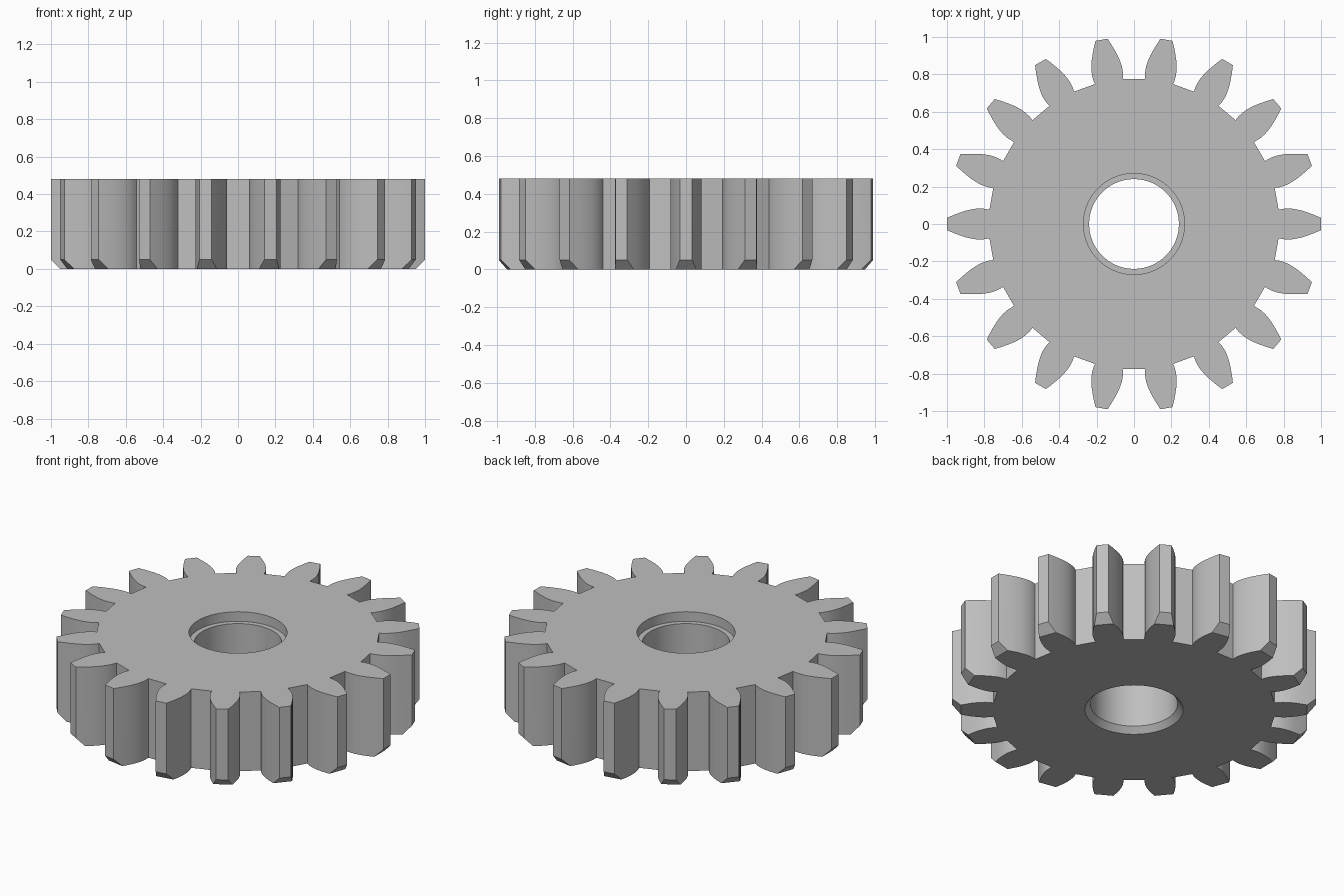
import bpy, bmesh, math
from mathutils import Vector, Matrix

if "Cube" in bpy.data.objects:
    bpy.data.objects.remove(bpy.data.objects["Cube"])

TEETH, HEIGHT, SEGMENTS = 18, 0.48, 72
# Half tooth: (distance along the tooth axis, half width), root to tip
FLANK = [(0.773, 0.076), (0.795, 0.081), (0.82, 0.083), (0.845, 0.082), (0.87, 0.078),
         (0.90, 0.071), (0.93, 0.061), (0.965, 0.048), (1.0, 0.033)]
# Bore: (radius, z), with a chamfer below and a stepped recess on top
BORE = [(0.27, 0.0), (0.24, 0.035), (0.24, HEIGHT - 0.058),
        (0.27, HEIGHT - 0.058), (0.27, HEIGHT)]

bm = bmesh.new()

# Toothed outline, extruded to full height
tooth = [(r, -w) for r, w in FLANK] + [(r, w) for r, w in reversed(FLANK)]
outline = []
for i in range(TEETH):
    turn = Matrix.Rotation(math.tau * i / TEETH, 3, 'Z')
    outline += [bm.verts.new(turn @ Vector((x, y, 0))) for x, y in tooth]
base = bm.faces.new(outline)
top = bmesh.ops.extrude_face_region(bm, geom=[base], use_keep_orig=True)
bmesh.ops.translate(bm, vec=(0, 0, HEIGHT),
                    verts=[g for g in top['geom'] if isinstance(g, bmesh.types.BMVert)])

# Flat chamfer under the tip of every tooth
for i in range(TEETH):
    turn = Matrix.Rotation(math.tau * i / TEETH, 3, 'Z')
    cut = bmesh.ops.bisect_plane(
        bm, geom=bm.verts[:] + bm.edges[:] + bm.faces[:], dist=1e-5,
        plane_co=turn @ Vector((1, 0, 0.05)),
        plane_no=turn @ Vector((0.05, 0, -0.048)).normalized(), clear_outer=True)
    edges = [g for g in cut['geom_cut'] if isinstance(g, bmesh.types.BMEdge)]
    bmesh.ops.holes_fill(bm, edges=edges, sides=0)

# Open both ends, then add the bore wall
bm.normal_update()
caps = [f for f in bm.faces if abs(f.normal.z) > 0.99]
bmesh.ops.delete(bm, geom=caps, context='FACES_ONLY')
rings = []
for r, z in BORE:
    rings.append([bm.verts.new((r * math.cos(math.tau * k / SEGMENTS),
                                r * math.sin(math.tau * k / SEGMENTS), z))
                  for k in range(SEGMENTS)])
for a, b in zip(rings, rings[1:]):
    for k in range(SEGMENTS):
        n = (k + 1) % SEGMENTS
        bm.faces.new((a[k], b[k], b[n], a[n]))

# Close the end faces around the bore
for z in (0.0, HEIGHT):
    border = [e for e in bm.edges if e.is_boundary
              and all(abs(v.co.z - z) < 1e-4 for v in e.verts)]
    bmesh.ops.triangle_fill(bm, edges=border, use_beauty=True, use_dissolve=False,
                            normal=(0, 0, 1))
bmesh.ops.recalc_face_normals(bm, faces=bm.faces[:])

mesh = bpy.data.meshes.new("spur_gear")
bm.to_mesh(mesh)
bm.free()
gear = bpy.data.objects.new("spur_gear", mesh)
bpy.context.collection.objects.link(gear)

steel = bpy.data.materials.new("plain grey")
steel.diffuse_color = (0.52, 0.52, 0.52, 1)
steel.use_nodes = True
steel.node_tree.nodes["Principled BSDF"].inputs["Base Color"].default_value = steel.diffuse_color
mesh.materials.append(steel)

bpy.context.view_layer.objects.active = gear
gear.select_set(True)
bpy.ops.object.shade_smooth_by_angle(angle=math.radians(25))
